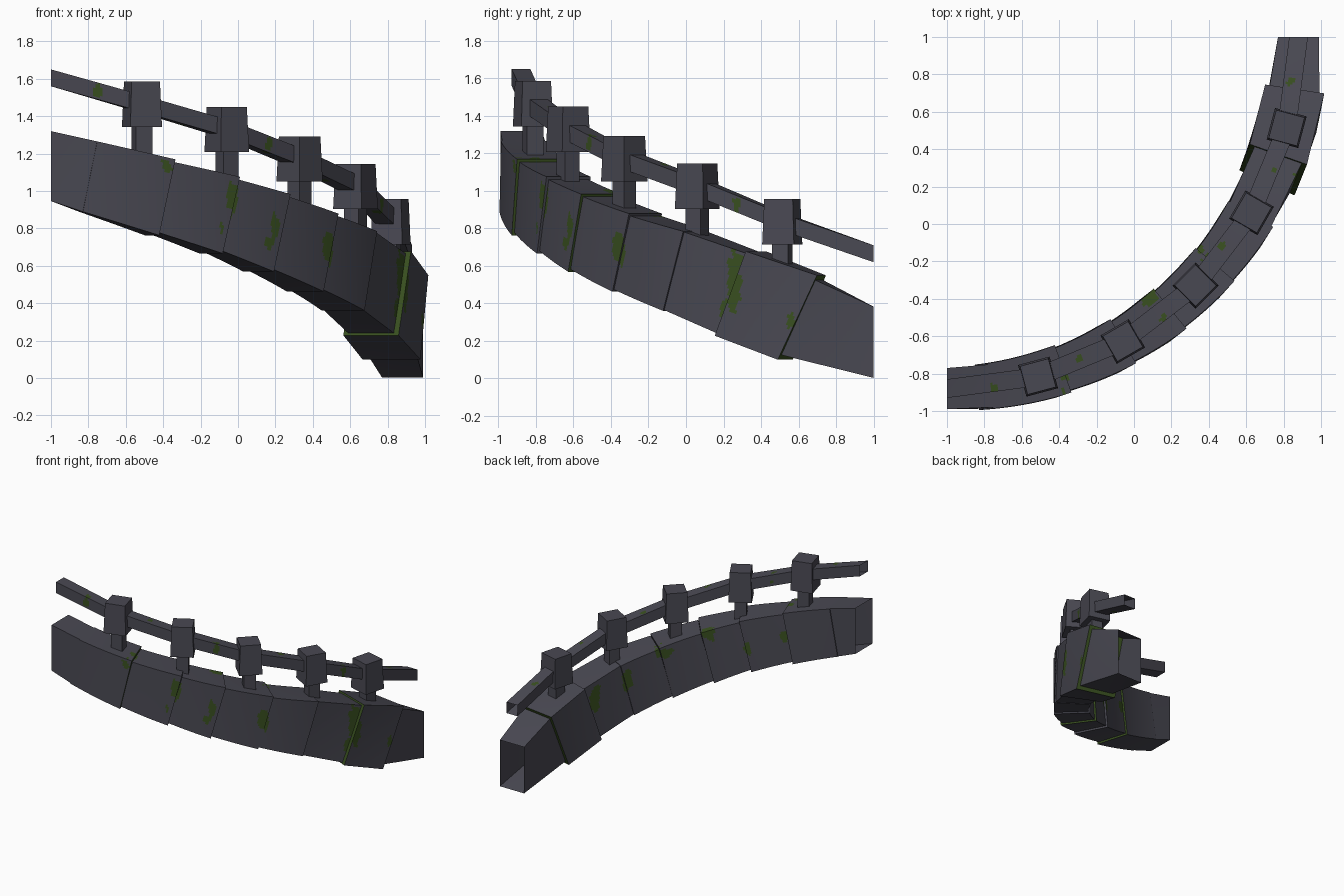
import bpy, bmesh, math
from mathutils import Vector, Matrix, noise

if "Cube" in bpy.data.objects:
    bpy.data.objects.remove(bpy.data.objects["Cube"])

def mat(name, col):
    m = bpy.data.materials.new(name)
    m.diffuse_color = (*col, 1)
    m.use_nodes = True
    m.node_tree.nodes["Principled BSDF"].inputs["Base Color"].default_value = m.diffuse_color
    return m

STONE = mat("slate_stone", (0.066, 0.065, 0.084))
MOSS = mat("moss_green", (0.040, 0.078, 0.014))

R = 1.88                                             # radius of the quarter circle
RAIL_Z = [1.605, 1.465, 1.33, 1.172, 1.025, 0.837, 0.665]   # rail height every 15 degrees
DROP = 0.472                                         # rail centre to wall centre

def pt(deg, r, z):
    a = math.radians(deg)
    return Vector((-1 + r * math.sin(a), 1 - r * math.cos(a), z))

def rail_z(deg):
    k = min(5, max(0, int(deg / 15)))
    t = deg / 15 - k
    return RAIL_Z[k] * (1 - t) + RAIL_Z[k + 1] * t

def wall_z(deg):
    return rail_z(deg) - DROP

# moss patches: angle, radius from centre, height above wall centre, width, height
SPOTS = [(18, 1.99, .17, .035, .05), (18.5, 1.90, .19, .05, .03), (28.8, 2.0, .10, .035, .10),
         (27, 2.0, -.10, .02, .05), (36.5, 2.0, .02, .03, .07), (35.5, 2.0, -.08, .03, .04),
         (47.5, 2.0, .02, .045, .09), (68.5, 2.02, .08, .05, .16), (67, 2.0, -.12, .03, .09),
         (77.5, 2.03, -.03, .02, .05), (48.5, 1.78, .17, .07, .05), (37.5, 1.77, .18, .05, .08),
         (28, 1.76, -.02, .03, .06), (58, 1.76, .08, .04, .09), (67, 1.73, .1, .05, .12),
         (19, 1.76, .02, .03, .05)]
SPOTS += [(7.5 + 15 * k, 1.87 + .02 * (-1) ** k, DROP, .032, .06) for k in range(6)]
SPOTS = [(pt(a, r, wall_z(a) + dz), w, h) for a, r, dz, w, h in SPOTS]

def mossy(p):
    wob = 0.45 * noise.noise(p * 22)
    for c, w, h in SPOTS:
        d = p - c
        if (d.x ** 2 + d.y ** 2) / w ** 2 + d.z ** 2 / h ** 2 < (1 + wob) ** 2:
            return True
    return False

def loft(name, corners, n, wide, tall, caps=(None, None)):
    """Box-section tube; corners(t) gives 4 points. caps: None open, 0 stone, 1 moss."""
    bm = bmesh.new()
    rings = []
    for i in range(n + 1):
        c = corners(i / n)
        ring = []
        for s, m in enumerate((wide, tall, wide, tall)):
            ring += [bm.verts.new(c[s].lerp(c[(s + 1) % 4], j / m)) for j in range(m)]
        rings.append(ring)
    cnt = len(rings[0])
    for a, b in zip(rings, rings[1:]):
        for j in range(cnt):
            f = bm.faces.new((a[j], a[(j + 1) % cnt], b[(j + 1) % cnt], b[j]))
            f.material_index = int(mossy(f.calc_center_median()))
    if caps[0] is not None:
        bm.faces.new(rings[0][::-1]).material_index = caps[0]
    if caps[1] is not None:
        bm.faces.new(rings[-1]).material_index = caps[1]
    # make the winding face outward
    f = bm.faces[0] if bm.faces.ensure_lookup_table() is None else None
    f.normal_update()
    mid = sum((v.co for v in rings[0]), Vector()) / cnt
    if f.normal.dot(f.calc_center_median() - mid) < 0:
        bmesh.ops.reverse_faces(bm, faces=bm.faces[:])
    return finish(name, bm)

def finish(name, bm):
    me = bpy.data.meshes.new(name)
    bm.to_mesh(me)
    bm.free()
    me.materials.append(STONE)
    me.materials.append(MOSS)
    ob = bpy.data.objects.new(name, me)
    bpy.context.collection.objects.link(ob)
    return ob

def smooth(ob):
    bpy.ops.object.select_all(action='DESELECT')
    ob.select_set(True)
    bpy.context.view_layer.objects.active = ob
    bpy.ops.object.shade_smooth_by_angle(angle=math.radians(25))

def section(deg, skew, hw, hz):
    """Leaning cross-section as (angle, radius, z) corners."""
    z = wall_z(deg)
    return [Vector((deg - skew, R - hw, z - hz)), Vector((deg - skew, R + hw, z - hz)),
            Vector((deg + skew, R + hw, z + hz)), Vector((deg + skew, R - hw, z + hz))]

def wall_piece(name, a, b, straight, caps):
    A, B = section(*a), section(*b)
    if straight:
        fn = lambda t: [pt(*p).lerp(pt(*q), t) for p, q in zip(A, B)]
    else:
        fn = lambda t: [pt(*p.lerp(q, t)) for p, q in zip(A, B)]
    ob = loft(name, fn, 28, 14, 26, caps)
    if not straight:
        smooth(ob)

# wall: plain ends and seven leaning stone blocks
wall_piece("upper_wall_end", (0, 0, .11, .187), (6, 1.1, .115, .188), True, (None, None))
JOINTS = [6, 18, 28.6, 37.8, 48, 58, 68, 78.5]
SKEW = [1.1, 1.3, 1.5, 1.6, 1.7, 1.8, 2.5, 3.0]
SIZE = [((.122, .188), (.134, .203)), ((.12, .188), (.136, .205)), ((.122, .19), (.138, .207)),
        ((.124, .193), (.136, .208)), ((.126, .196), (.138, .212)), ((.128, .208), (.134, .212)),
        ((.162, .225), (.160, .225))]
CAPS = [(0, 1), (0, 0), (0, 1), (0, 0), (0, 0), (0, 0), (1, 1)]
for i, ((w0, h0), (w1, h1)) in enumerate(SIZE):
    wall_piece(f"wall_block_{i + 1}", (JOINTS[i], SKEW[i], w0, h0),
               (JOINTS[i + 1], SKEW[i + 1], w1, h1), i >= 5, CAPS[i])
wall_piece("lower_wall_end", (78.5, 2.6, .135, .2), (90, 0, .11, .19), True, (None, None))

# handrail: straight bars between posts, open at both ends
for k in range(6):
    def bar(t, k=k):
        ends = [[pt(15 * j, R + sx * .05, RAIL_Z[j] + sz * .045)
                 for sx, sz in ((-1, -1), (1, -1), (1, 1), (-1, 1))] for j in (k, k + 1)]
        return [p.lerp(q, t) for p, q in zip(*ends)]
    loft(f"handrail_{k + 1}", bar, 40, 8, 8)

def post_box(name, deg, z0, z1, w0, w1):
    bm = bmesh.new()
    bmesh.ops.create_cube(bm, size=1)
    for v in bm.verts:
        w = w1 if v.co.z > 0 else w0
        v.co = Vector((v.co.x * w, v.co.y * w, z1 if v.co.z > 0 else z0))
    c = pt(deg, R, 0)
    bm.transform(Matrix.Translation(c) @ Matrix.Rotation(math.radians(deg), 4, 'Z'))
    finish(name, bm)

# posts with tapered cap blocks
for k in range(1, 6):
    z = RAIL_Z[k]
    post_box(f"post_{k}", 15 * k, z - .40, z - .1, .09, .09)
    post_box(f"post_cap_{k}", 15 * k, z - .122, z + .12, .175, .157)
